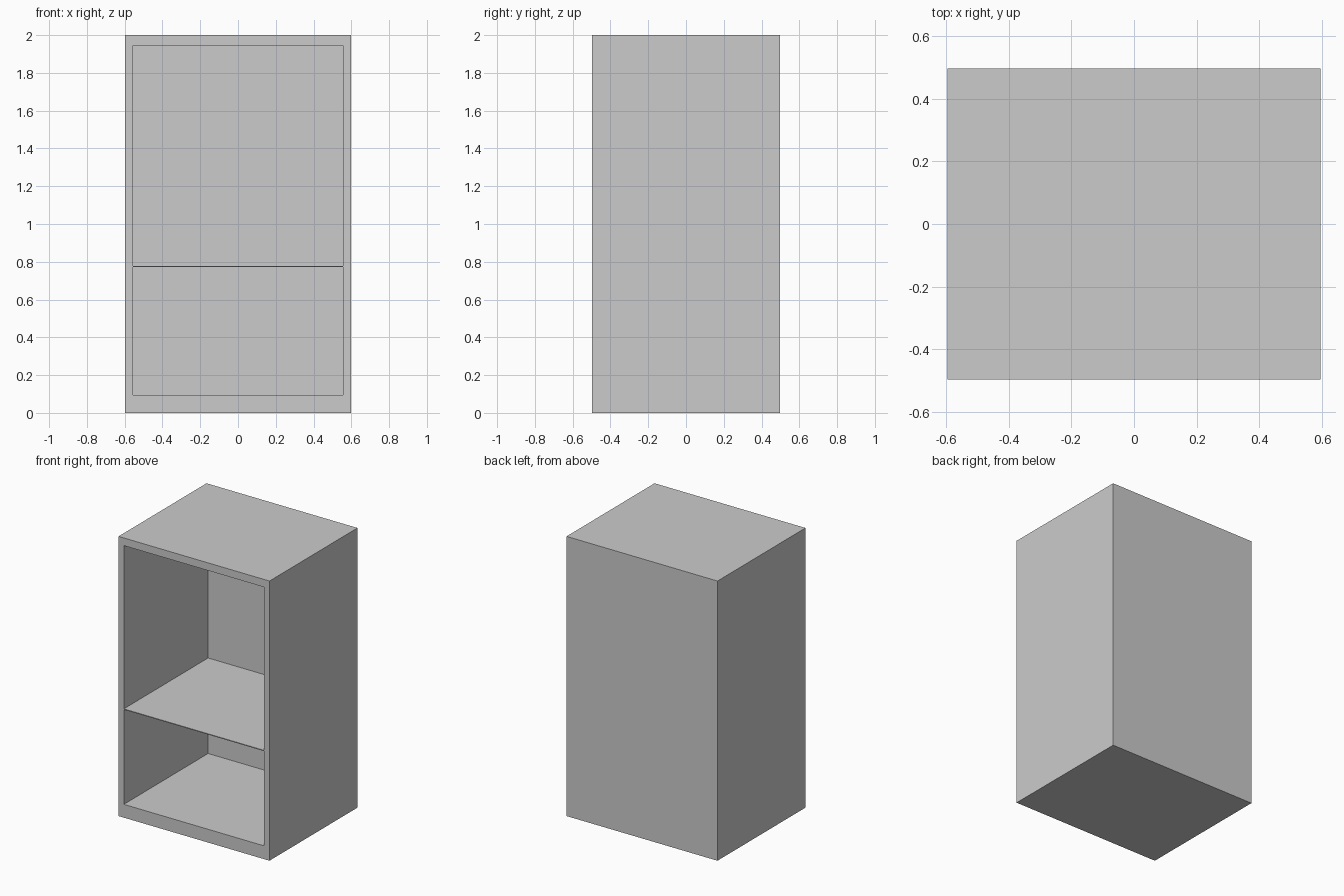
import bpy

if "Cube" in bpy.data.objects:
    bpy.data.objects.remove(bpy.data.objects["Cube"])

W, D, H = 0.597, 0.497, 2.0   # half width, half depth, height
T = 0.042                     # panel thickness
TOP = 1.945                   # underside of the top board


def board(name, x0, x1, y0, y1, z0, z1):
    bpy.ops.mesh.primitive_cube_add(
        size=1, location=((x0 + x1) / 2, (y0 + y1) / 2, (z0 + z1) / 2))
    ob = bpy.context.object
    ob.name = name
    ob.scale = (x1 - x0, y1 - y0, z1 - z0)
    bpy.ops.object.transform_apply(location=False, rotation=False, scale=True)
    return ob


# Carcass: top, back and bottom boards
board("top_board", -W, W, -D, D, TOP, H)
board("back_panel", -W, W, D - T, D, 0, TOP)
board("bottom_board", -W + T, W - T, -D, D - T, 0, 0.095)

# Side panels
for name, s in (("left_side", -1), ("right_side", 1)):
    a, b = sorted((s * W, s * (W - T)))
    board(name, a, b, -D, D - T, 0, TOP)

# Thin shelf
board("shelf", -W + T, W - T, -D, D - T, 0.772, 0.778)
